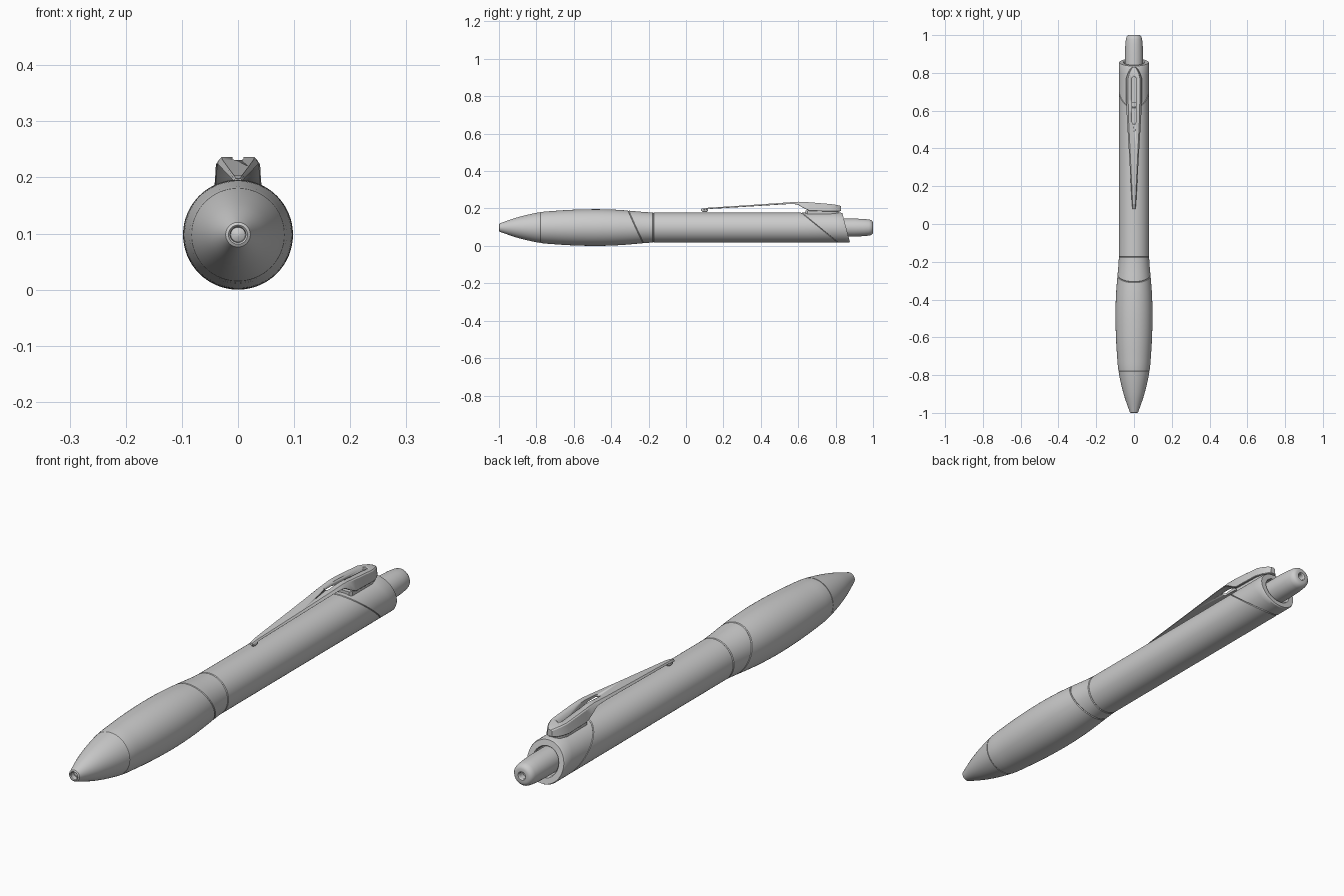
import bpy, bmesh, math

if "Cube" in bpy.data.objects:
    bpy.data.objects.remove(bpy.data.objects["Cube"])

C = 0.098      # height of the pen axis
N = 64         # sides of the turned parts

# Outer radius of the pen along its length
PROFILE = [(-1.0, .021), (-.9, .055), (-.78, .082), (-.7, .0895), (-.6, .0955),
           (-.48, .098), (-.38, .0955), (-.3, .090), (-.24, .0845),
           (-.19, .0808), (-.16, .080), (1.0, .080)]


def radius(y):
    p = PROFILE
    n = len(p)
    i = max(k for k in range(n - 1) if k == 0 or p[k][0] <= y)

    def slope(k):
        a, b = p[max(k - 1, 0)], p[min(k + 1, n - 1)]
        return 0 if k >= n - 2 else (b[1] - a[1]) / (b[0] - a[0])
    (y0, r0), (y1, r1) = p[i], p[i + 1]
    h = y1 - y0
    t = (y - y0) / h
    return ((2*t**3 - 3*t**2 + 1) * r0 + (t**3 - 2*t**2 + t) * h * slope(i)
            + (3*t**2 - 2*t**3) * r1 + (t**3 - t**2) * h * slope(i + 1))


def finish(name, bm, angle=30):
    bmesh.ops.recalc_face_normals(bm, faces=bm.faces)
    me = bpy.data.meshes.new(name)
    bm.to_mesh(me)
    bm.free()
    ob = bpy.data.objects.new(name, me)
    bpy.context.collection.objects.link(ob)
    bpy.ops.object.select_all(action='DESELECT')
    ob.select_set(True)
    bpy.context.view_layer.objects.active = ob
    bpy.ops.object.shade_smooth_by_angle(angle=math.radians(angle))
    return ob


def loft(name, loops, angle=30):
    bm = bmesh.new()
    rings = [[bm.verts.new(c) for c in loop] for loop in loops]
    for a, b in zip(rings, rings[1:]):
        n = len(a)
        for i in range(n):
            j = (i + 1) % n
            bm.faces.new((a[i], a[j], b[j], b[i]))
    bm.faces.new(rings[0])
    bm.faces.new(rings[-1])
    return finish(name, bm, angle)


def ring(y, slant=0, inset=0, r=None):
    """Ring around the axis; slant tilts it, r overrides the pen outline."""
    out = []
    for i in range(N):
        a = 2 * math.pi * i / N
        yy = y + slant * (r if r is not None else .085) * math.sin(a)
        rr = r if r is not None else radius(yy) - inset
        out.append((rr * math.cos(a), yy, C + rr * math.sin(a)))
    return out


def span(y0, y1, s0, s1, steps):
    """Shell with tiny rounded seams at both ends."""
    e = .003
    mid = [ring(y0 + e + (y1 - y0 - 2*e) * k / steps, s0 + (s1 - s0) * k / steps)
           for k in range(steps + 1)]
    return [ring(y0, s0, .0025)] + mid + [ring(y1, s1, .0025)]


GRIP, COLLAR, REAR = -.47, -1.15, -.26     # seam tilts

# Nose cone with recessed ball point
nose = [ring(-.985, r=.004), ring(-.98, r=.013), ring(-.997, r=.014), ring(-1, r=.017)]
nose += [ring(-.997 + .217 * k / 12) for k in range(13)]
loft("nose_cone", nose)

# Soft grip, band and barrel
loft("grip", span(-.78, -.268, 0, GRIP, 28))
loft("grip_band", span(-.268, -.175, GRIP, 0, 8))
loft("barrel", span(-.175, .715, 0, COLLAR, 8))

# Rear collar with slanted open end
collar = span(.715, .852, COLLAR, REAR, 4)[:-1]
collar += [ring(.856, REAR, r=.077), ring(.856, REAR, r=.056),
           ring(.852, REAR, r=.053), ring(.81, REAR, r=.052)]
loft("rear_collar", collar)

# Push button with dimple in the end
button = [(.80, .048), (.90, .048), (.95, .046), (.978, .043), (.990, .040),
          (.997, .034), (1.0, .027), (1.0, .016), (.996, .013), (.975, .012)]
loft("push_button", [ring(y, r=r) for y, r in button])

# Clip: y, half width, top, underside
sections = [(.08, .007, .198, .190), (.10, .010, .202, .193), (.12, .011, .204, .197),
            (.35, .024, .219, .211), (.54, .035, .232, .223), (.58, .037, .235, .223),
            (.60, .038, .236, .219), (.63, .039, .235, .201), (.66, .040, .233, .187),
            (.77, .040, .224, .184), (.80, .031, .220, .184), (.82, .020, .216, .184),
            (.83, .010, .212, .187)]
loops = []
for y, w, t, b in sections:
    c = min(.004, (t - b) * .3)
    half = [(w * .88 - c, t), (w * .88, t - c), (w * 1.04, b + c * .5), (w * 1.04 - c * .5, b)]
    loops.append([(x, y, z) for x, z in half] + [(-x, y, z) for x, z in reversed(half)])
clip = loft("clip", loops, 28)

# Rounded slot through the clip
outline = []
for yc, sgn in ((.770, 1), (.540, -1)):
    for k in range(9):
        a = math.pi * k / 8
        outline.append((sgn * .010 * math.cos(a), yc + sgn * .010 * math.sin(a)))
cutter = loft("slot_cutter", [[(x, y, z) for x, y in outline] for z in (.15, .27)])
cutter.hide_render = True
cut = clip.modifiers.new("slot", 'BOOLEAN')
cut.operation, cut.object, cut.solver = 'DIFFERENCE', cutter, 'EXACT'
bpy.context.view_layer.objects.active = clip
bpy.ops.object.modifier_apply(modifier="slot")
bpy.data.objects.remove(cutter)

# Foot joining the clip to the collar
foot = [(.640, .026), (.650, .033), (.770, .033), (.800, .026), (.815, .014)]
loft("clip_foot", [[(w, y, .188), (w, y, .155), (-w, y, .155), (-w, y, .188)]
                   for y, w in foot])

# Rounded nub under the clip tip
bm = bmesh.new()
bmesh.ops.create_uvsphere(bm, u_segments=20, v_segments=12, radius=1)
bmesh.ops.scale(bm, vec=(.009, .018, .010), verts=bm.verts)
bmesh.ops.translate(bm, vec=(0, .100, .190), verts=bm.verts)
finish("clip_nub", bm)
